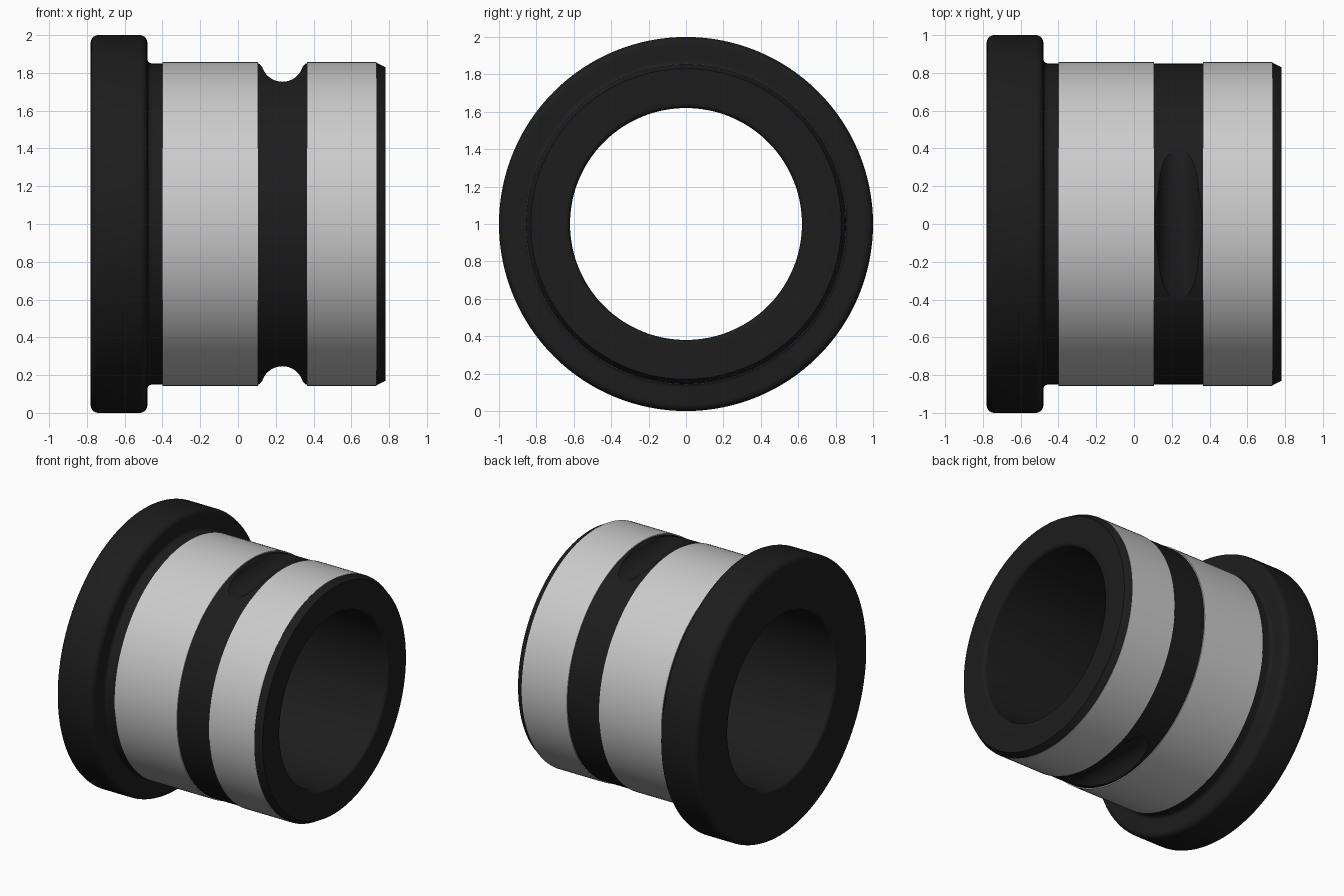
import bpy, bmesh, math
from math import sin, cos, pi, radians

if "Cube" in bpy.data.objects:
    bpy.data.objects.remove(bpy.data.objects["Cube"])

SEG = 128
black = bpy.data.materials.new("black_rubber")
black.diffuse_color = (0.012, 0.012, 0.012, 1)
black.use_nodes = True
black.node_tree.nodes["Principled BSDF"].inputs["Base Color"].default_value = black.diffuse_color


def arc(cx, cr, rad, a0, a1, n=6):
    """Points on an arc, angles in degrees."""
    return [(cx + rad * cos(radians(a0 + (a1 - a0) * i / n)),
             cr + rad * sin(radians(a0 + (a1 - a0) * i / n))) for i in range(n + 1)]


def finish(name, bm, mat=None):
    bmesh.ops.recalc_face_normals(bm, faces=bm.faces)
    me = bpy.data.meshes.new(name)
    bm.to_mesh(me)
    bm.free()
    ob = bpy.data.objects.new(name, me)
    bpy.context.collection.objects.link(ob)
    if mat:
        me.materials.append(mat)
    return ob


def lathe(name, profile, mat=None):
    """Spin a closed (x, radius) profile about the x axis at z = 1."""
    bm = bmesh.new()
    rings = []
    for k in range(SEG):
        a = 2 * pi * k / SEG
        rings.append([bm.verts.new((x, r * sin(a), 1 + r * cos(a))) for x, r in profile])
    n = len(profile)
    for k in range(SEG):
        p, q = rings[k], rings[(k + 1) % SEG]
        for i in range(n):
            j = (i + 1) % n
            bm.faces.new((p[i], p[j], q[j], q[i]))
    return finish(name, bm, mat)


def smooth(ob):
    bpy.ops.object.select_all(action='DESELECT')
    bpy.context.view_layer.objects.active = ob
    ob.select_set(True)
    bpy.ops.object.shade_smooth_by_angle(angle=radians(30))


# Flanged bushing body: bore, rounded flange, neck fillet, chamfered end
profile = (arc(-0.755, 0.645, 0.025, 270, 180)
           + arc(-0.74, 0.96, 0.04, 180, 90)
           + arc(-0.52, 0.96, 0.04, 90, 0)
           + arc(-0.455, 0.875, 0.025, 180, 270)
           + [(-0.40, 0.85), (0.73, 0.85), (0.732, 0.855), (0.78, 0.83)]
           + arc(0.755, 0.645, 0.025, 0, -90))
body = lathe("bushing_body", profile, black)

# Scallops cut straight across the top and bottom, with eased lips
scallop = ([(0.09, 0.90), (0.102, 0.856), (0.115, 0.846)]
           + arc(0.235, 0.865, 0.112, 197, 343, 24)
           + [(0.355, 0.846), (0.368, 0.856), (0.38, 0.90)])
for side, label in ((1, "top"), (-1, "bottom")):
    bm = bmesh.new()
    f = bm.faces.new([bm.verts.new((x, -0.7, 1 + side * r)) for x, r in scallop])
    ext = bmesh.ops.extrude_face_region(bm, geom=[f])
    bmesh.ops.translate(bm, vec=(0, 1.4, 0),
                        verts=[v for v in ext["geom"] if isinstance(v, bmesh.types.BMVert)])
    cutter = finish("cutter_" + label, bm, black)
    cutter.hide_render = True
    mod = body.modifiers.new("scallop_" + label, 'BOOLEAN')
    mod.operation = 'DIFFERENCE'
    mod.solver = 'EXACT'
    mod.object = cutter
    bpy.context.view_layer.objects.active = body
    bpy.ops.object.modifier_apply(modifier=mod.name)
    bpy.data.objects.remove(cutter)
smooth(body)

# Grey sleeves either side of the groove
for name, x0, x1 in (("wide_sleeve", -0.40, 0.105), ("narrow_sleeve", 0.365, 0.732)):
    smooth(lathe(name, [(x0, 0.846), (x0, 0.857), (x1, 0.857), (x1, 0.846)]))
